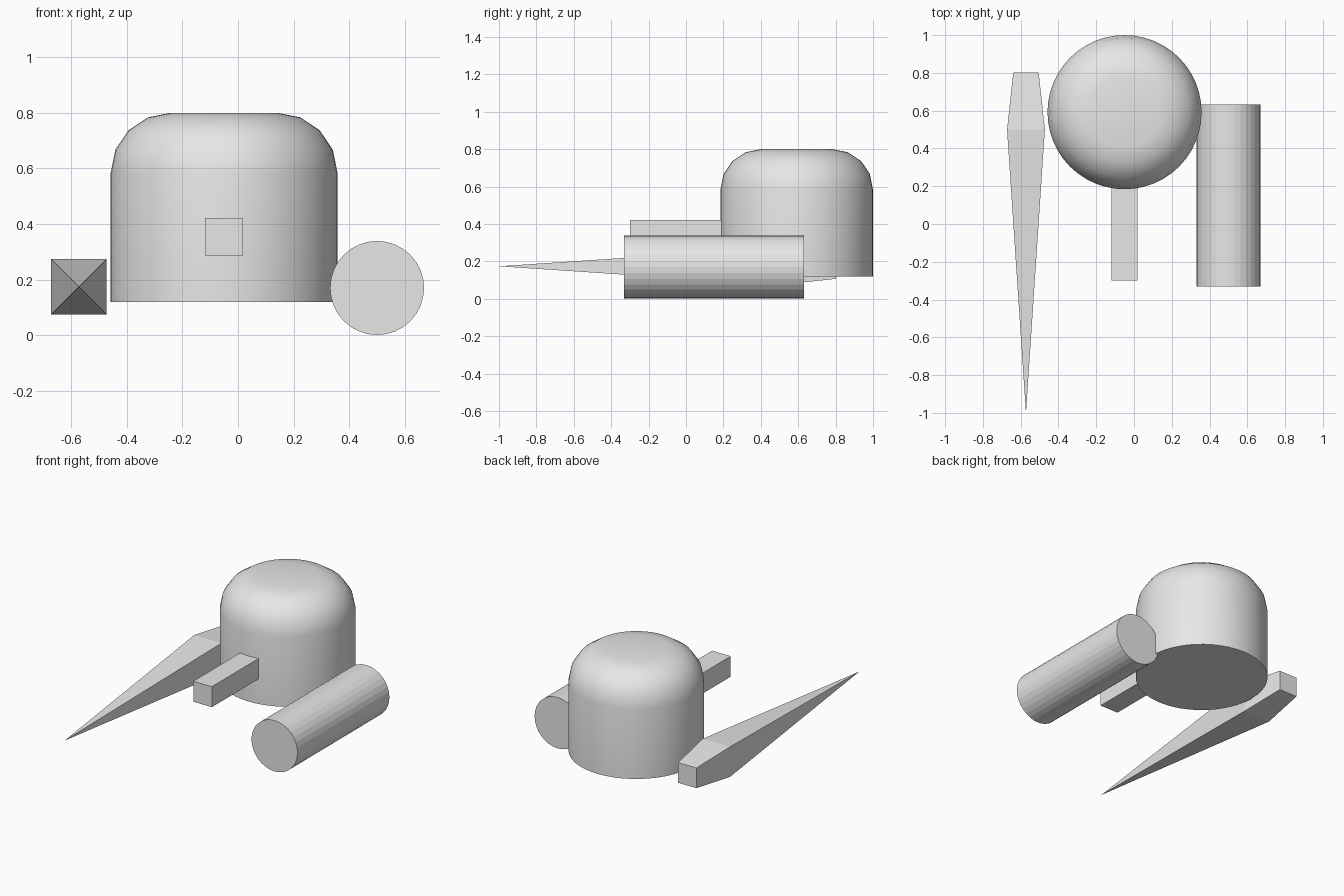
import bpy, bmesh, math
from mathutils import Matrix

if "Cube" in bpy.data.objects:
    bpy.data.objects.remove(bpy.data.objects["Cube"])

grey = bpy.data.materials.new("plain grey")
grey.diffuse_color = (0.8, 0.8, 0.8, 1)
grey.use_nodes = True
grey.node_tree.nodes["Principled BSDF"].inputs["Base Color"].default_value = grey.diffuse_color


def add_object(name, bm):
    bmesh.ops.recalc_face_normals(bm, faces=bm.faces)
    mesh = bpy.data.meshes.new(name)
    bm.to_mesh(mesh)
    bm.free()
    mesh.materials.append(grey)
    obj = bpy.data.objects.new(name, mesh)
    bpy.context.collection.objects.link(obj)
    return obj


def cylinder(name, radius, depth, matrix, segments):
    bm = bmesh.new()
    bmesh.ops.create_cone(bm, cap_ends=True, segments=segments, radius1=radius,
                          radius2=radius, depth=depth, matrix=matrix)
    return bm


def loft_square(name, x, z, sections):
    """Square sections (y, half width) joined along y; zero width is a point."""
    bm = bmesh.new()
    rings = []
    for y, h in sections:
        corners = [(-1, -1), (1, -1), (1, 1), (-1, 1)] if h else [(0, 0)]
        rings.append([bm.verts.new((x + h * a, y, z + h * b)) for a, b in corners])
    for low, high in zip(rings, rings[1:]):
        for i in range(4):
            j = (i + 1) % 4
            if len(low) == 1:
                bm.faces.new((low[0], high[j], high[i]))
            else:
                bm.faces.new((low[i], low[j], high[j], high[i]))
    for ring in (rings[0], rings[-1]):
        if len(ring) == 4:
            bm.faces.new(ring)
    return add_object(name, bm)


# Domed body: cylinder with a rounded top rim
bm = cylinder("body", 0.408, 0.68, Matrix.Translation((-0.05, 0.592, 0.46)), 48)
rim = [e for e in bm.edges if all(v.co.z > 0.7 for v in e.verts)]
bmesh.ops.bevel(bm, geom=rim, offset=0.217, offset_type='OFFSET', segments=4,
                profile=0.5, affect='EDGES')
body = add_object("domed_body", bm)
bpy.context.view_layer.objects.active = body
body.select_set(True)
bpy.ops.object.shade_smooth_by_angle(angle=math.radians(35))

# Flat-sided side drum lying along y
place = Matrix.Translation((0.5, 0.15, 0.17)) @ Matrix.Rotation(math.pi / 2, 4, 'X')
add_object("side_drum", cylinder("drum", 0.169, 0.963, place, 32))

# Square front bar and long pointed spike
loft_square("front_bar", -0.05, 0.354, [(-0.3, 0.068), (0.3, 0.068)])
loft_square("side_spike", -0.572, 0.174, [(-1.0, 0), (0.5, 0.1), (0.803, 0.067)])
